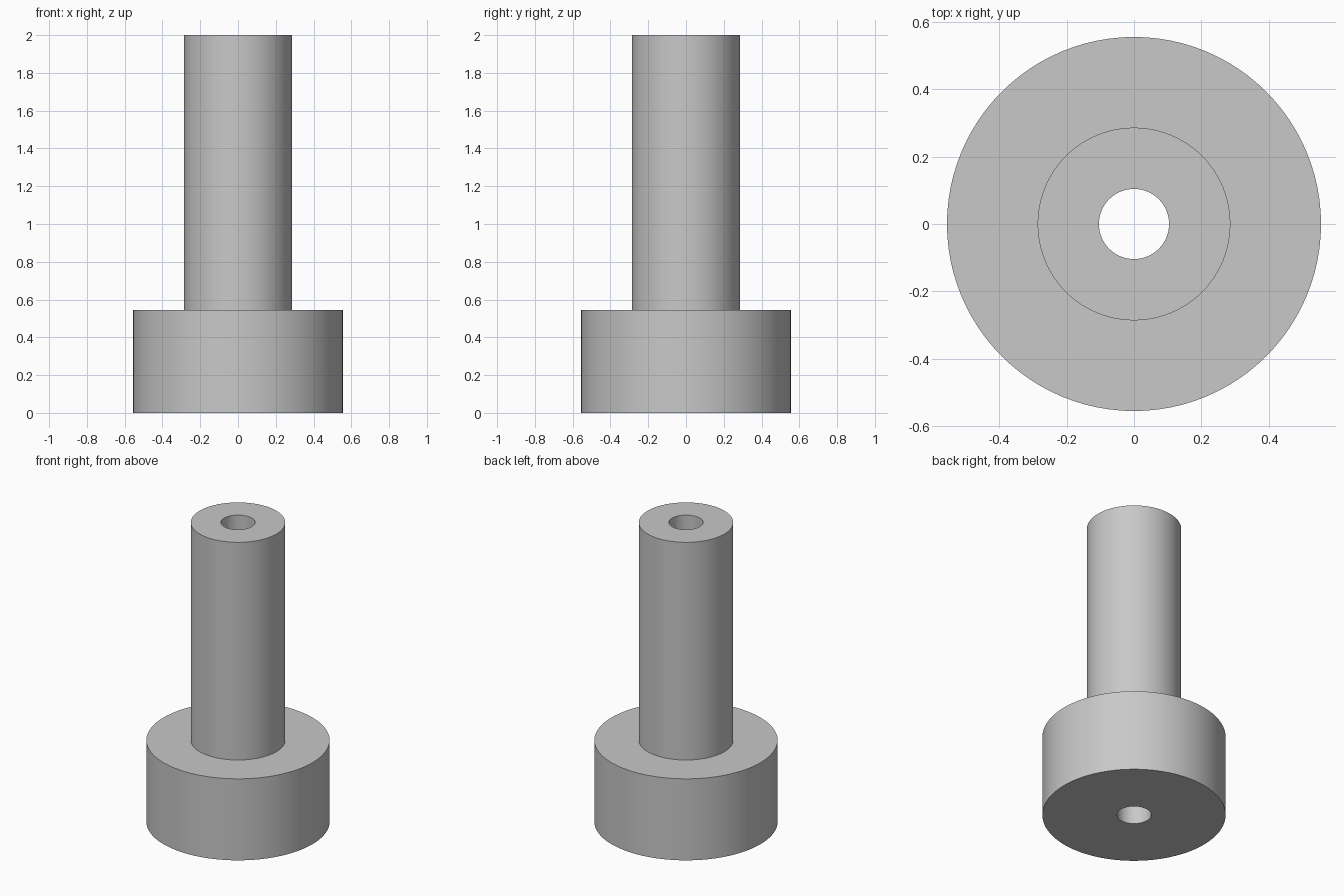
import bpy
import bmesh
import math

cube = bpy.data.objects.get("Cube")
if cube:
    bpy.data.objects.remove(cube, do_unlink=True)

SEGMENTS = 96
BORE, SHAFT, FLANGE = 0.104, 0.286, 0.555
STEP, TOP = 0.545, 2.0

# Plain grey metal
grey = bpy.data.materials.new("grey_metal")
colour = (0.58, 0.58, 0.58, 1)
grey.diffuse_color = colour
grey.use_nodes = True
grey.node_tree.nodes["Principled BSDF"].inputs["Base Color"].default_value = colour

# Closed half section of the stepped bushing, revolved around z
profile = [(BORE, 0), (FLANGE, 0), (FLANGE, STEP),
           (SHAFT, STEP), (SHAFT, TOP), (BORE, TOP)]
bm = bmesh.new()
points = [bm.verts.new((r, 0, z)) for r, z in profile]
edges = [bm.edges.new((a, b)) for a, b in zip(points, points[1:] + points[:1])]
bmesh.ops.spin(bm, geom=points + edges, cent=(0, 0, 0), axis=(0, 0, 1),
               angle=math.tau, steps=SEGMENTS, use_merge=True)
bmesh.ops.remove_doubles(bm, verts=bm.verts[:], dist=0.0001)
bmesh.ops.recalc_face_normals(bm, faces=bm.faces[:])

mesh = bpy.data.meshes.new("flanged_bushing")
bm.to_mesh(mesh)
bm.free()
mesh.materials.append(grey)
bushing = bpy.data.objects.new("flanged_bushing", mesh)
bpy.context.collection.objects.link(bushing)

# Smooth round walls, crisp rims
bpy.ops.object.select_all(action="DESELECT")
bushing.select_set(True)
bpy.context.view_layer.objects.active = bushing
bpy.ops.object.shade_smooth_by_angle(angle=math.radians(30))
